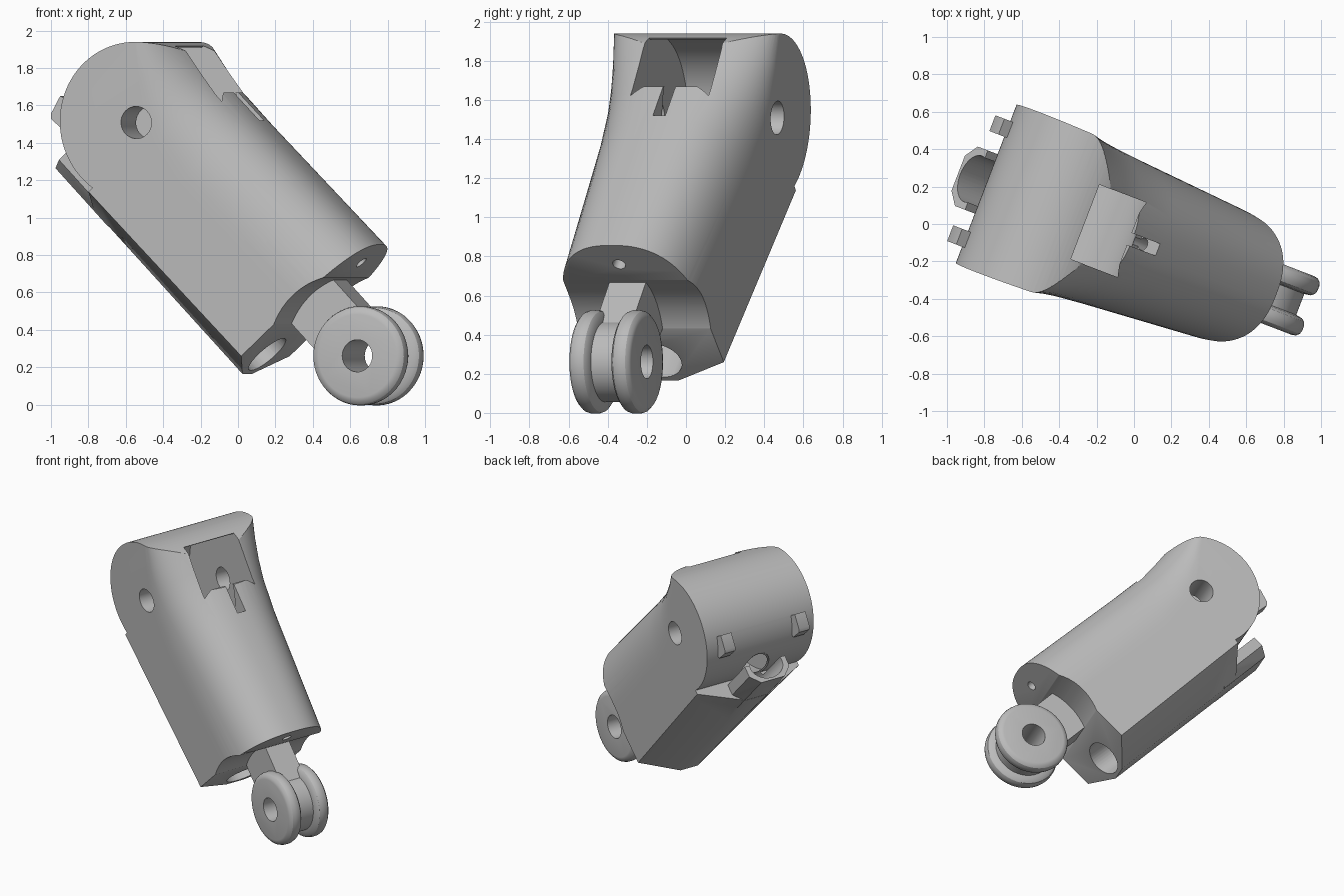
import bpy, bmesh, math
from mathutils import Matrix

old = bpy.data.objects.get("Cube")
if old:
    bpy.data.objects.remove(old, do_unlink=True)

grey = bpy.data.materials.new("plain grey")
grey.use_nodes = True
grey.diffuse_color = (0.5, 0.5, 0.5, 1)
grey.node_tree.nodes["Principled BSDF"].inputs["Base Color"].default_value = (0.5, 0.5, 0.5, 1)

# Local frame: x along the link, y along the hinge axis, z to the rounded back
POSE = (Matrix.Translation((-0.388, 0.06, 1.508))
        @ Matrix.Rotation(math.radians(-21), 4, 'Z')
        @ Matrix.Rotation(math.radians(46), 4, 'Y'))
HUB = (1.705, -0.03)


def loft(name, rings):
    """Closed solid through rings of equal point count."""
    bm = bmesh.new()
    loops = [[bm.verts.new(p) for p in ring] for ring in rings]
    n = len(loops[0])
    for a, b in zip(loops, loops[1:]):
        for i in range(n):
            j = (i + 1) % n
            bm.faces.new((a[i], a[j], b[j], b[i]))
    bm.faces.new(loops[0])
    bm.faces.new(loops[-1])
    bmesh.ops.recalc_face_normals(bm, faces=bm.faces)
    mesh = bpy.data.meshes.new(name)
    bm.to_mesh(mesh)
    bm.free()
    mesh.materials.append(grey)
    ob = bpy.data.objects.new(name, mesh)
    bpy.context.collection.objects.link(ob)
    return ob


def circle(r, n):
    return [(r * math.cos(math.tau * i / n), r * math.sin(math.tau * i / n)) for i in range(n)]


def prism(name, outline, y0, y1):
    """Extrude an (x, z) outline across the hinge axis."""
    return loft(name, [[(x, y, z) for x, z in outline] for y in (y0, y1)])


def turned(name, profile, centre=(0, 0), n=64):
    """Lathe (radius, y) steps about the hinge axis."""
    cx, cz = centre
    return loft(name, [[(cx + a, y, cz + b) for a, b in circle(r, n)] for r, y in profile])


def bore(name, r, stations, n=40):
    """Tube along the link through (x, z, flattening) stations."""
    return loft(name, [[(x, a, z + b * flat) for a, b in circle(r, n)] for x, z, flat in stations])


def combine(target, tool, operation):
    mod = target.modifiers.new(operation.lower(), 'BOOLEAN')
    mod.operation = operation
    mod.solver = 'EXACT'
    mod.object = tool
    bpy.context.view_layer.objects.active = target
    bpy.ops.object.modifier_apply(modifier=mod.name)
    bpy.data.objects.remove(tool, do_unlink=True)


# Body: tapering flat sides, chamfered palm, back that turns from square to round
def section(x, shoulder, top, slant=0):
    h = 0.436 - 0.056 * x
    pts = [(-0.2 * h, -0.596), (0.2 * h, -0.596), (h, -0.455)]
    for i in range(41):
        a = math.pi * i / 40
        c, s = math.cos(a), math.sin(a)
        pts.append((math.copysign(abs(c) ** 0.82, c) * h,
                    shoulder + (top - shoulder) * abs(s) ** 0.82))
    pts.append((-h, -0.455))
    return [(x + slant * z, y, z) for y, z in pts]


body = loft("link_body", [
    section(-0.5, 0.32, 0.45), section(-0.3, 0.29, 0.436), section(-0.15, 0.17, 0.43),
    section(0, 0.07, 0.415), section(0.15, 0, 0.403), section(0.4, -0.05, 0.406),
    section(1.31, -0.05, 0.432, 0.03)])

# Round off the fork end about the hinge
arc = [(0.431 * math.cos(a), 0.431 * math.sin(a))
       for a in (math.radians(90 + 190 * i / 60) for i in range(61))]
envelope = prism("fork_outline", arc + [(0.075, -0.7), (1.6, -0.7), (1.6, 0.6), (0, 0.6)], -0.7, 0.7)
combine(body, envelope, 'INTERSECT')

# Stop wedge on each fork cheek
for s in (-1, 1):
    wedge = prism("stop_wedge", [(-0.425, -0.235), (-0.394, -0.337), (-0.373, -0.357),
                                 (-0.28, -0.352), (-0.25, -0.25), (-0.3, -0.2)],
                  s * 0.27, s * 0.36)
    combine(body, wedge, 'UNION')

# Palm tongue between the cheeks
lip = [(-0.17, -0.45), (-0.17, -0.53), (-0.1, -0.595), (0.1, -0.595), (0.17, -0.53), (0.17, -0.45)]
tongue = loft("palm_tongue", [[(x, y, z) for y, z in lip] for x in (-0.235, 0.2)])
combine(body, tongue, 'UNION')

cuts = [
    # Fork slot, its flat shelf, and the clearance around the tip roller
    turned("slot_cutter", [(0.42, -0.214), (0.42, 0.214)], n=96),
    prism("shelf_cutter", [(0.19, 0.427), (0.05, 0.56), (-0.2, 0.6), (-0.2, 0.2), (0.014, 0.245)],
          -0.213, 0.213),
    turned("clearance_cutter", [(0.437, -0.7), (0.437, 0.7)], HUB, 96),
    # Palm tunnel, cord hole, cord groove and hinge hole
    bore("tunnel_cutter", 0.132, [(-0.6, -0.485, 0.72), (1.6, -0.435, 1)]),
    bore("cord_cutter", 0.034, [(0.1, 0.287, 1), (1.6, 0.287, 1)], 20),
    prism("groove_cutter", [(0.05, 0.26), (0.375, 0.26), (0.375, 0.6), (0.05, 0.6)], -0.034, 0.034),
    turned("hinge_cutter", [(0.086, -0.7), (0.086, 0.7)], n=40),
]
for cutter in cuts:
    combine(body, cutter, 'DIFFERENCE')

# Tip roller: two rounded discs on a core, carried by a stem
rim = [(0.222, 0.168), (0.243, 0.163), (0.259, 0.148), (0.265, 0.128),
       (0.265, 0.1), (0.258, 0.08), (0.24, 0.066), (0.205, 0.06)]
roller = turned("tip_roller", rim + [(r, -y) for r, y in reversed(rim)], HUB, 72)
stem = prism("stem", [(1.2, -0.2), (1.7, -0.2), (1.7, 0.135), (1.2, 0.135)], -0.1, 0.1)
combine(roller, stem, 'UNION')
pin = turned("pin_cutter", [(0.086, -0.5), (0.086, 0.5)], HUB, 40)
combine(roller, pin, 'DIFFERENCE')

# Pose and shading
bpy.ops.object.select_all(action='DESELECT')
for part in (body, roller):
    part.matrix_world = POSE
    part.select_set(True)
bpy.context.view_layer.objects.active = body
bpy.ops.object.shade_smooth_by_angle(angle=math.radians(30))
